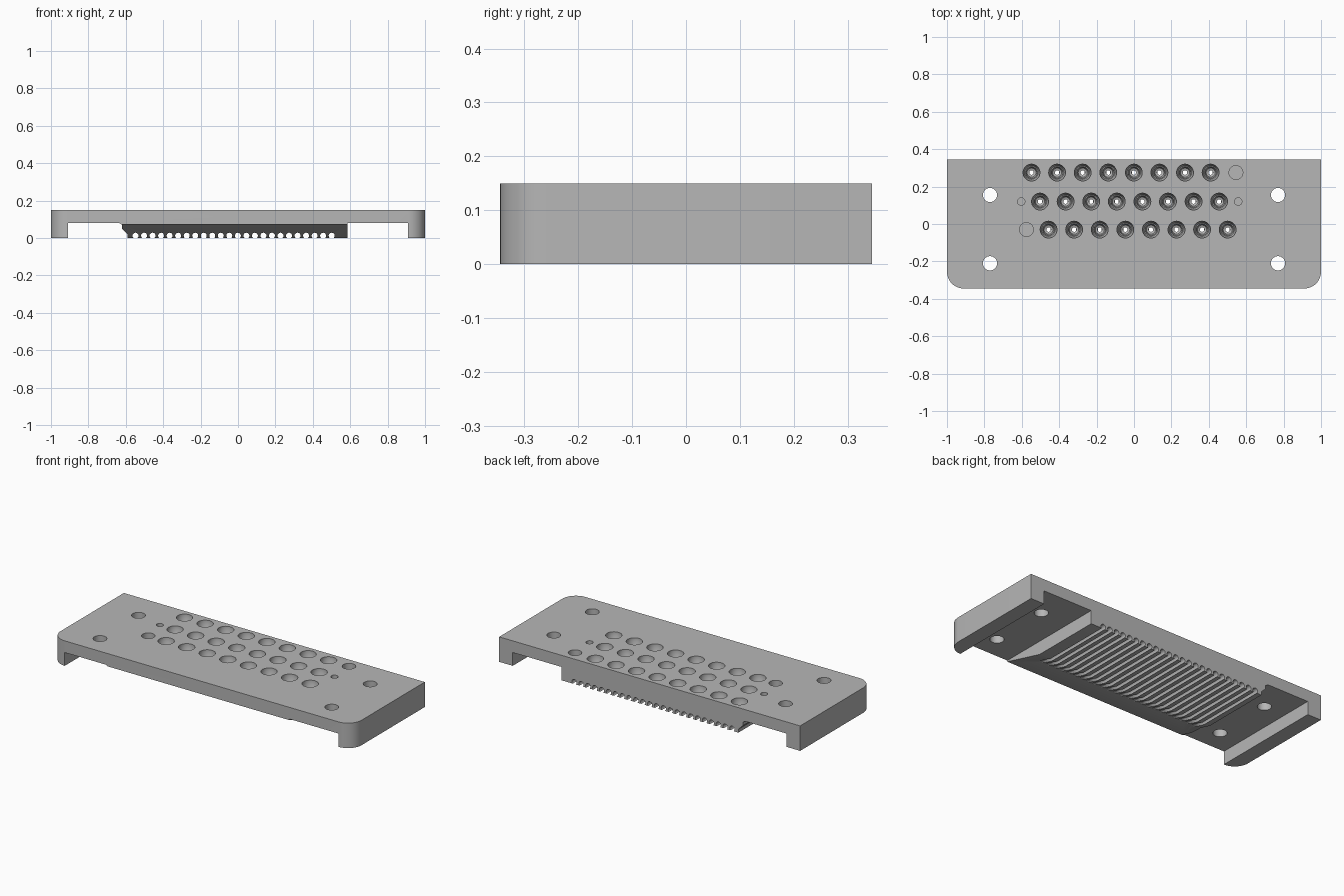
import bpy, bmesh, math
from mathutils import Vector

cube = bpy.data.objects.get("Cube")
if cube:
    bpy.data.objects.remove(cube, do_unlink=True)

grey = bpy.data.materials.new("plain grey")
grey.use_nodes = True
COLOUR = (0.47, 0.47, 0.47, 1)
grey.diffuse_color = COLOUR
grey.node_tree.nodes["Principled BSDF"].inputs["Base Color"].default_value = COLOUR

TOP, UNDER = 0.15, 0.08      # plate top and underside heights
HALF_Y = 0.345
PITCH, FIRST_X = 0.0456, -0.548
ROWS = (0.275, 0.12, -0.03)


def prism(bm, points, offset):
    """Closed solid made by sweeping a polygon along an offset."""
    base = bm.faces.new([bm.verts.new(p) for p in points])
    swept = bmesh.ops.extrude_face_region(bm, geom=[base])["geom"]
    bmesh.ops.translate(bm, vec=Vector(offset),
                        verts=[v for v in swept if isinstance(v, bmesh.types.BMVert)])


def lathe(bm, profile, centre, axis="z", sides=32):
    """Closed solid of revolution from (radius, height) pairs."""
    rings = []
    for r, h in profile:
        ring = []
        for i in range(sides):
            a = math.tau * i / sides
            u, v = r * math.cos(a), r * math.sin(a)
            p = (u, v, h) if axis == "z" else (u, h, v)
            ring.append(bm.verts.new(Vector(centre) + Vector(p)))
        rings.append(ring)
    for lo, hi in zip(rings, rings[1:]):
        for i in range(sides):
            j = (i + 1) % sides
            bm.faces.new((lo[i], lo[j], hi[j], hi[i]))
    bm.faces.new(rings[0])
    bm.faces.new(rings[-1])


def finish(bm, name):
    bmesh.ops.recalc_face_normals(bm, faces=bm.faces)
    mesh = bpy.data.meshes.new(name)
    bm.to_mesh(mesh)
    bm.free()
    mesh.materials.append(grey)
    obj = bpy.data.objects.new(name, mesh)
    bpy.context.collection.objects.link(obj)
    return obj


def cut(target, bm, name):
    """Subtract a cutter from the target and discard the cutter."""
    cutter = finish(bm, name)
    cutter.hide_render = True
    mod = target.modifiers.new(name, "BOOLEAN")
    mod.operation, mod.solver, mod.object = "DIFFERENCE", "EXACT", cutter
    bpy.context.view_layer.objects.active = target
    bpy.ops.object.modifier_apply(modifier=mod.name)
    bpy.data.objects.remove(cutter, do_unlink=True)


# Plate outline: square back corners, rounded front corners
R = 0.09
outline = [(1, HALF_Y, 0), (-1, HALF_Y, 0)]
for cx, start in ((-1 + R, math.pi), (1 - R, 1.5 * math.pi)):
    for i in range(13):
        a = start + i * math.pi / 24
        outline.append((cx + R * math.cos(a), -HALF_Y + R + R * math.sin(a), 0))
bm = bmesh.new()
prism(bm, outline, (0, 0, TOP))
body = finish(bm, "manifold_plate")

# Clearance pockets between the end feet and the central block
bm = bmesh.new()
for xz in ([(0.585, -0.1), (0.91, -0.1), (0.91, UNDER), (0.585, UNDER)],
           [(-0.91, -0.1), (-0.59, -0.1), (-0.59, 0.02), (-0.62, 0.05),
            (-0.62, 0.07), (-0.635, UNDER), (-0.91, UNDER)]):
    prism(bm, [(x, -0.5, z) for x, z in xz], (0, 1, 0))
cut(body, bm, "pocket_cutter")

# Sloped front of the central block
bm = bmesh.new()
slope = [(-0.08, 0), (-HALF_Y, 0.073), (-0.5, 0.073), (-0.5, -0.1), (-0.08, -0.1)]
prism(bm, [(-0.8, y, z) for y, z in slope], (1.6, 0, 0))
cut(body, bm, "slope_cutter")

# Parallel channels along the underside
bm = bmesh.new()
for i in range(24):
    lathe(bm, [(0.016, -0.5), (0.016, 0.5)], (FIRST_X + i * PITCH, 0, 0.012), "y", 20)
cut(body, bm, "channel_cutter")

# Stepped sockets, mounting holes and blind locating holes
bm = bmesh.new()
socket = [(0.012, 0.012), (0.012, 0.055), (0.024, 0.06), (0.031, 0.105),
          (0.036, 0.105), (0.045, 0.13), (0.045, 0.2)]
for i in range(24):
    lathe(bm, socket, (FIRST_X + i * PITCH, ROWS[i % 3], 0))
for x in (-0.77, 0.77):
    for y in (0.155, -0.21):
        lathe(bm, [(0.038, -0.1), (0.038, 0.3)], (x, y, 0))
for x, y, r in ((0.545, ROWS[0], 0.037), (-0.575, ROWS[2], 0.037),
                (0.557, ROWS[1], 0.02), (-0.603, ROWS[1], 0.02)):
    lathe(bm, [(r, 0.1), (r, 0.2)], (x, y, 0))
cut(body, bm, "hole_cutter")

# Smooth the rounded walls, keep machined edges crisp
bpy.ops.object.select_all(action="DESELECT")
body.select_set(True)
bpy.context.view_layer.objects.active = body
bpy.ops.object.shade_smooth_by_angle(angle=math.radians(30))
